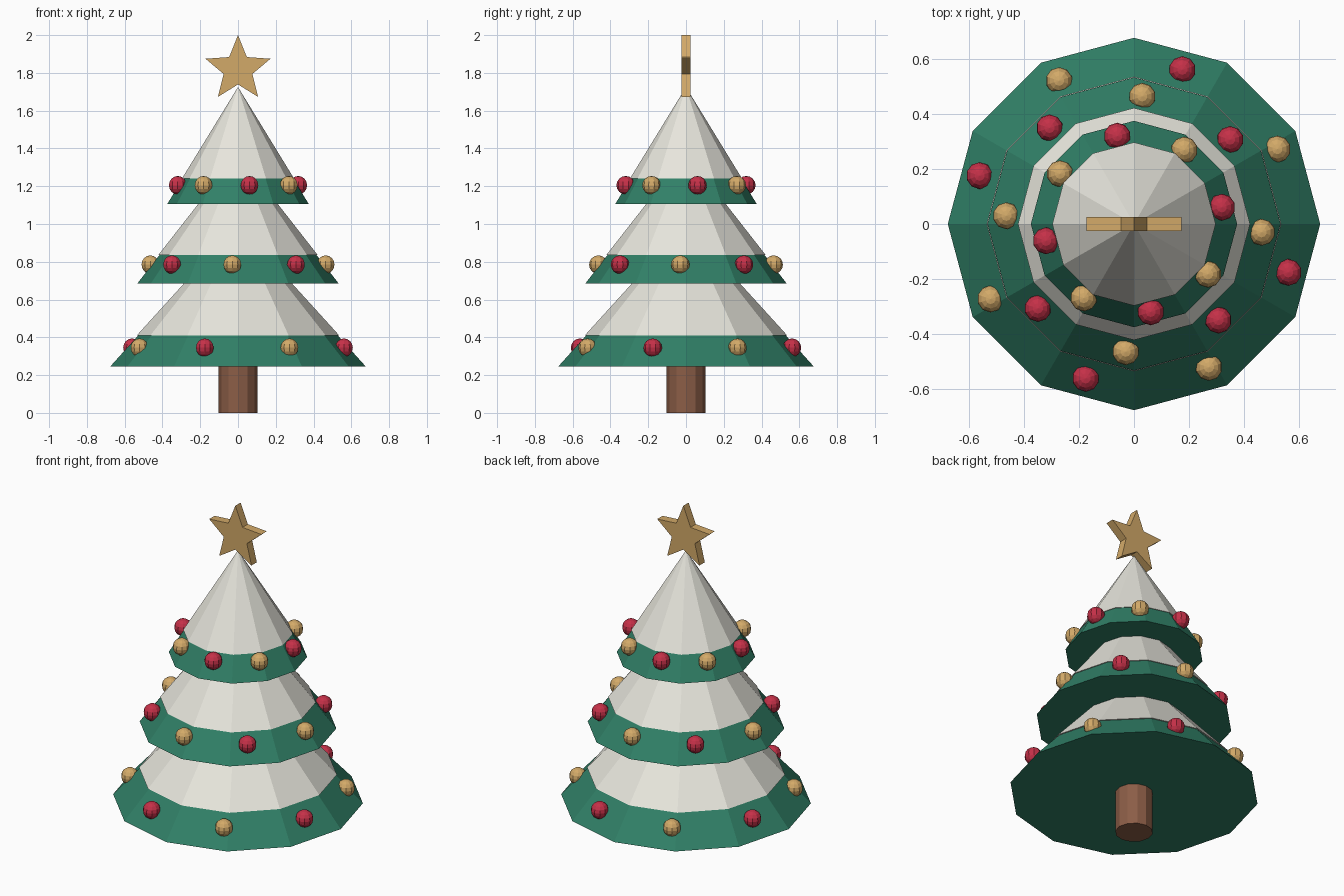
import bpy, bmesh
from math import sin, cos, pi, radians
from mathutils import Matrix, Vector

if "Cube" in bpy.data.objects:
    bpy.data.objects.remove(bpy.data.objects["Cube"])


def material(name, rgb):
    m = bpy.data.materials.new(name)
    m.use_nodes = True
    m.diffuse_color = (*rgb, 1)
    m.node_tree.nodes["Principled BSDF"].inputs["Base Color"].default_value = (*rgb, 1)
    return m


GREEN = material("pine green", (0.03, 0.215, 0.135))
SNOW = material("snow white", (0.80, 0.79, 0.72))
GOLD = material("gold", (0.65, 0.40, 0.14))
RED = material("berry red", (0.56, 0.03, 0.065))
BARK = material("bark brown", (0.26, 0.11, 0.062))


def add_object(name, bm, mat):
    bmesh.ops.recalc_face_normals(bm, faces=bm.faces)
    mesh = bpy.data.meshes.new(name)
    bm.to_mesh(mesh)
    bm.free()
    mesh.materials.append(mat)
    obj = bpy.data.objects.new(name, mesh)
    bpy.context.collection.objects.link(obj)
    return obj


def cone(name, r_bottom, r_top, z0, z1, mat, sides=12):
    # corners lie on the x and y axes
    bm = bmesh.new()
    bmesh.ops.create_cone(bm, cap_ends=True, segments=sides, radius1=r_bottom,
                          radius2=r_top, depth=z1 - z0,
                          matrix=Matrix.Translation((0, 0, (z0 + z1) / 2)))
    bmesh.ops.remove_doubles(bm, verts=bm.verts, dist=0.0001)
    add_object(name, bm, mat)


def bauble(name, angle, radius, z, mat):
    bm = bmesh.new()
    place = Matrix.Translation((radius * cos(angle), radius * sin(angle), z))
    bmesh.ops.create_uvsphere(bm, u_segments=10, v_segments=8, radius=0.049, matrix=place)
    add_object(name, bm, mat)


# Trunk
cone("trunk", 0.102, 0.102, 0, 0.3, BARK)

# Tiers: name, base height, cone height, base radius, bauble ring radius, first angle, colours
TIERS = [
    ("lower", 0.245, 0.75, 0.677, 0.588, -17.4, (RED, GOLD)),
    ("middle", 0.685, 0.685, 0.533, 0.465, -3.7, (GOLD, RED)),
    ("upper", 1.105, 0.615, 0.375, 0.325, 10.8, (RED, GOLD)),
]
SNOW_LINE = 0.22
for name, z, height, radius, ring, start, colours in TIERS:
    cone(name + "_branches", radius, 0, z, z + height, GREEN)
    # Snow sits just proud of the branches
    cone(name + "_snow", radius * (1 - SNOW_LINE) * 1.015, 0,
         z + height * SNOW_LINE, z + height + 0.005, SNOW)
    for i in range(8):
        bauble(f"{name}_bauble_{i + 1}", radians(start + 45 * i), ring, z + 0.1, colours[i % 2])

# Star
bm = bmesh.new()
outline = []
for i in range(10):
    r = 0.181 if i % 2 == 0 else 0.08
    a = i * pi / 5
    outline.append(bm.verts.new((r * sin(a), -0.025, 1.819 + r * cos(a))))
front = bm.faces.new(outline)
extruded = bmesh.ops.extrude_face_region(bm, geom=[front], use_keep_orig=True)["geom"]
bmesh.ops.translate(bm, vec=Vector((0, 0.05, 0)),
                    verts=[v for v in extruded if isinstance(v, bmesh.types.BMVert)])
add_object("star", bm, GOLD)
